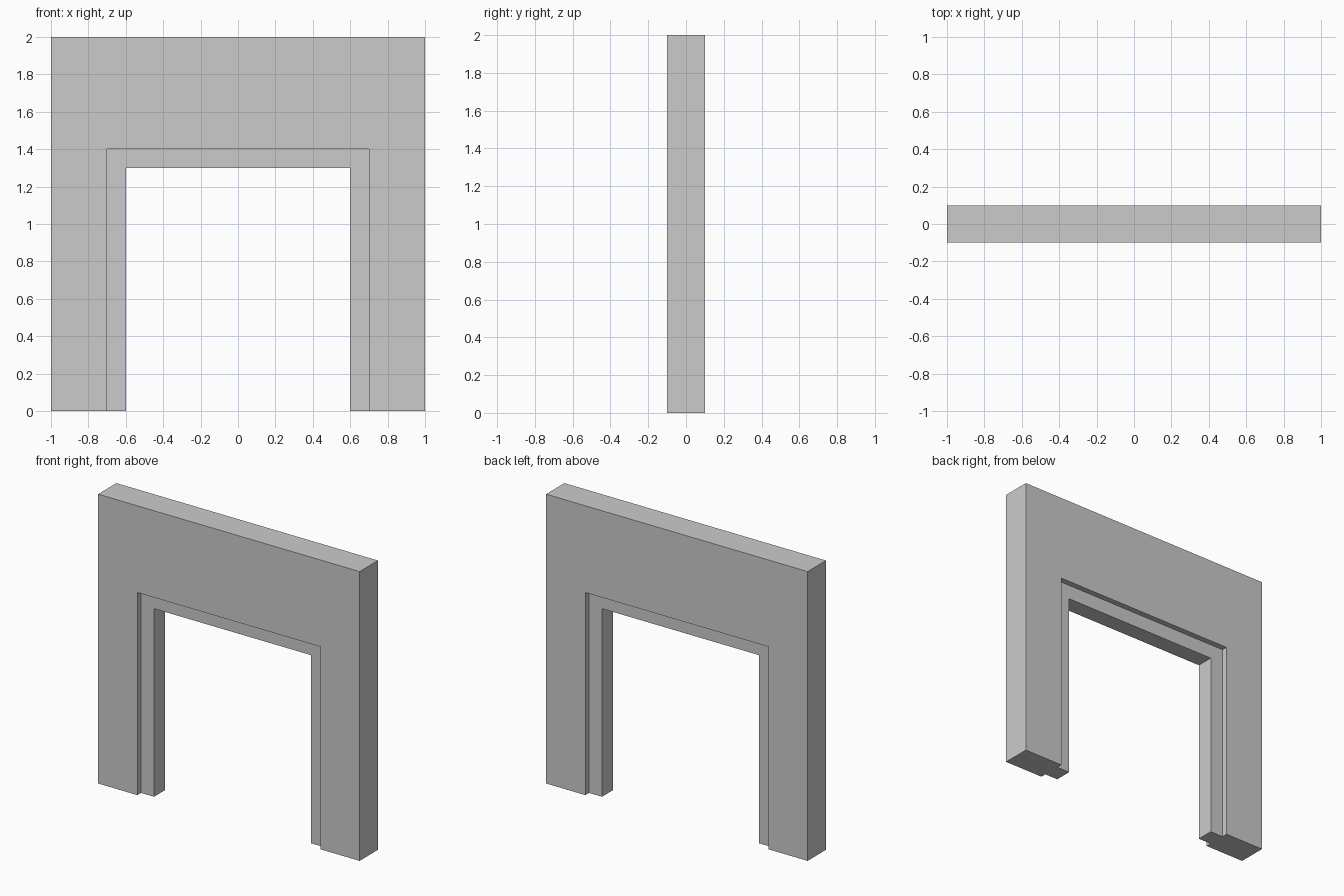
import bpy, bmesh

if "Cube" in bpy.data.objects:
    bpy.data.objects.remove(bpy.data.objects["Cube"])

# Jamb cross-section: (half width, head height, y), rebated on both faces
half = [(1.0, 2.0, 0.1), (0.7, 1.4, 0.1), (0.7, 1.4, 0.06), (0.6, 1.3, 0.06)]
section = half + [(w, h, -y) for w, h, y in reversed(half)]

# Path around the opening: (side, whether at head height)
stations = [(-1, 0), (-1, 1), (1, 1), (1, 0)]

bm = bmesh.new()
rings = [[bm.verts.new((s * w, y, up * h)) for w, h, y in section]
         for s, up in stations]

# Sweep the section from foot to foot
n = len(section)
for a, b in zip(rings, rings[1:]):
    for i in range(n):
        j = (i + 1) % n
        bm.faces.new((a[i], a[j], b[j], b[i]))

# Close the feet
bm.faces.new(rings[0])
bm.faces.new(rings[-1])
bmesh.ops.recalc_face_normals(bm, faces=bm.faces)

# Doorway wall object
mesh = bpy.data.meshes.new("doorway_wall")
bm.to_mesh(mesh)
bm.free()
bpy.context.collection.objects.link(bpy.data.objects.new("doorway_wall", mesh))
